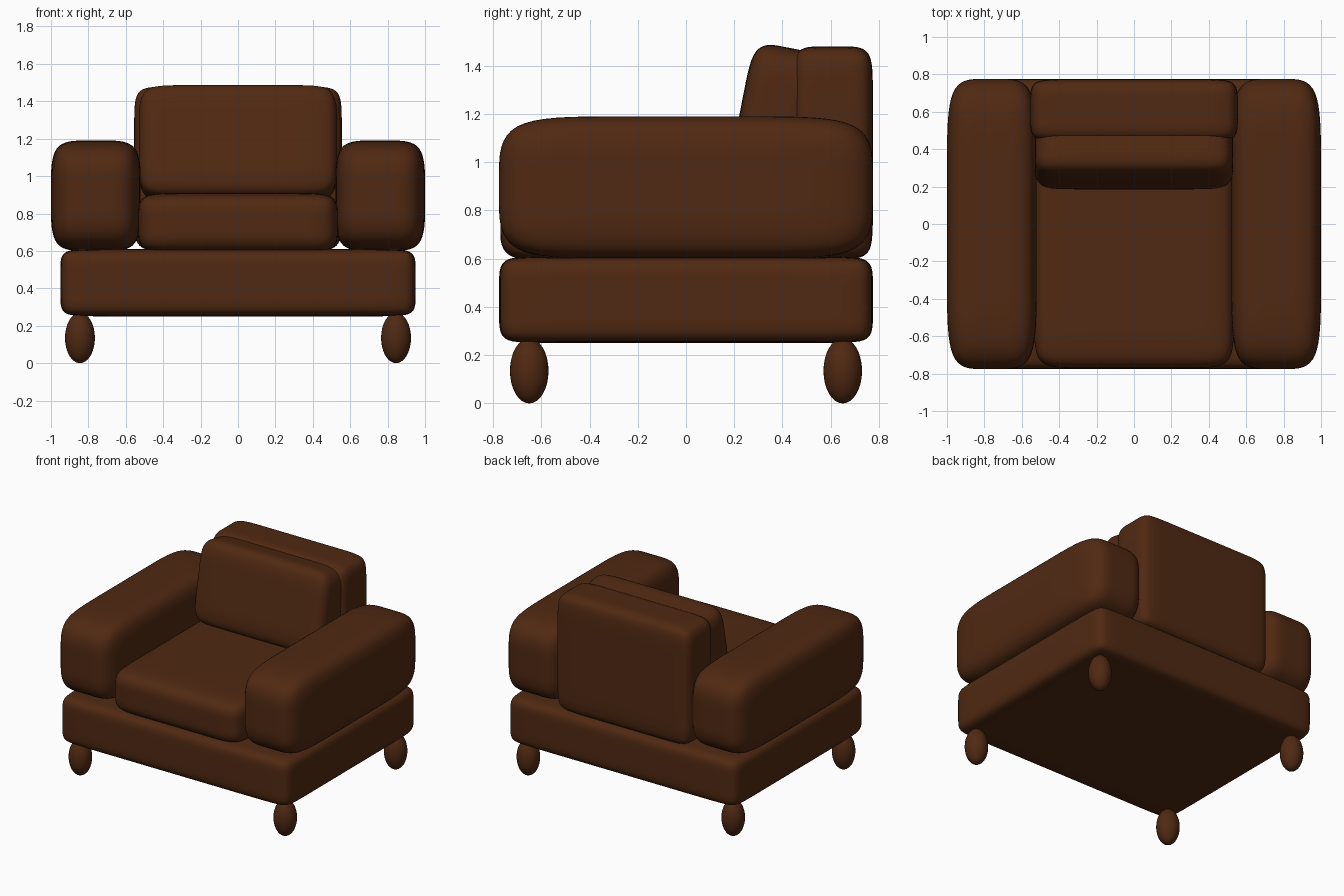
import bpy, bmesh, math
from mathutils import Matrix

if "Cube" in bpy.data.objects:
    bpy.data.objects.remove(bpy.data.objects["Cube"], do_unlink=True)

brown = bpy.data.materials.new("dark brown leather")
brown.use_nodes = True
COLOUR = (0.08, 0.022, 0.006, 1)
brown.diffuse_color = COLOUR
brown.node_tree.nodes["Principled BSDF"].inputs["Base Color"].default_value = COLOUR


def add_object(name, bm):
    bmesh.ops.recalc_face_normals(bm, faces=bm.faces[:])
    for f in bm.faces:
        f.smooth = True
    mesh = bpy.data.meshes.new(name)
    bm.to_mesh(mesh)
    bm.free()
    mesh.materials.append(brown)
    obj = bpy.data.objects.new(name, mesh)
    bpy.context.collection.objects.link(obj)
    return obj


def cushion(name, low, high, inset, tilt=0.0):
    """Soft box: support loops at the insets, then subdivision."""
    size = [h - l for l, h in zip(low, high)]
    centre = [(h + l) / 2 for l, h in zip(low, high)]
    bm = bmesh.new()
    bmesh.ops.create_cube(bm, size=1, matrix=Matrix.Diagonal((*size, 1)))
    for axis in range(3):
        for side in (-1, 1):
            normal = [0, 0, 0]
            normal[axis] = 1
            point = [n * side * (size[axis] / 2 - inset[axis]) for n in normal]
            bmesh.ops.bisect_plane(bm, geom=bm.verts[:] + bm.edges[:] + bm.faces[:],
                                   plane_co=point, plane_no=normal)
    bm.transform(Matrix.Translation(centre) @ Matrix.Rotation(tilt, 4, "X"))
    obj = add_object(name, bm)
    sub = obj.modifiers.new("soft", "SUBSURF")
    sub.levels = sub.render_levels = 3
    return obj


# Base and upholstery
cushion("base", (-0.95, -0.775, 0.25), (0.95, 0.775, 0.61), (0.16, 0.16, 0.11))
cushion("seat_cushion", (-0.535, -0.77, 0.59), (0.535, 0.46, 0.91), (0.2, 0.24, 0.14))
cushion("backrest", (-0.555, 0.44, 0.6), (0.555, 0.775, 1.48), (0.17, 0.12, 0.17))
cushion("back_cushion", (-0.53, 0.22, 0.87), (0.53, 0.52, 1.48), (0.2, 0.13, 0.2),
        math.radians(-11))

for side, sx in (("left", 1), ("right", -1)):
    # Armrests
    xs = sorted((sx * 0.52, sx * 1.0))
    cushion(side + "_armrest", (xs[0], -0.775, 0.6), (xs[1], 0.775, 1.19), (0.19, 0.45, 0.25))
    # Egg-shaped feet
    for end, y in (("front", -0.65), ("back", 0.65)):
        bm = bmesh.new()
        bmesh.ops.create_uvsphere(bm, u_segments=32, v_segments=16, radius=1)
        bm.transform(Matrix.Translation((sx * 0.845, y, 0.135))
                     @ Matrix.Diagonal((0.08, 0.08, 0.135, 1)))
        add_object(f"{side}_{end}_foot", bm)
